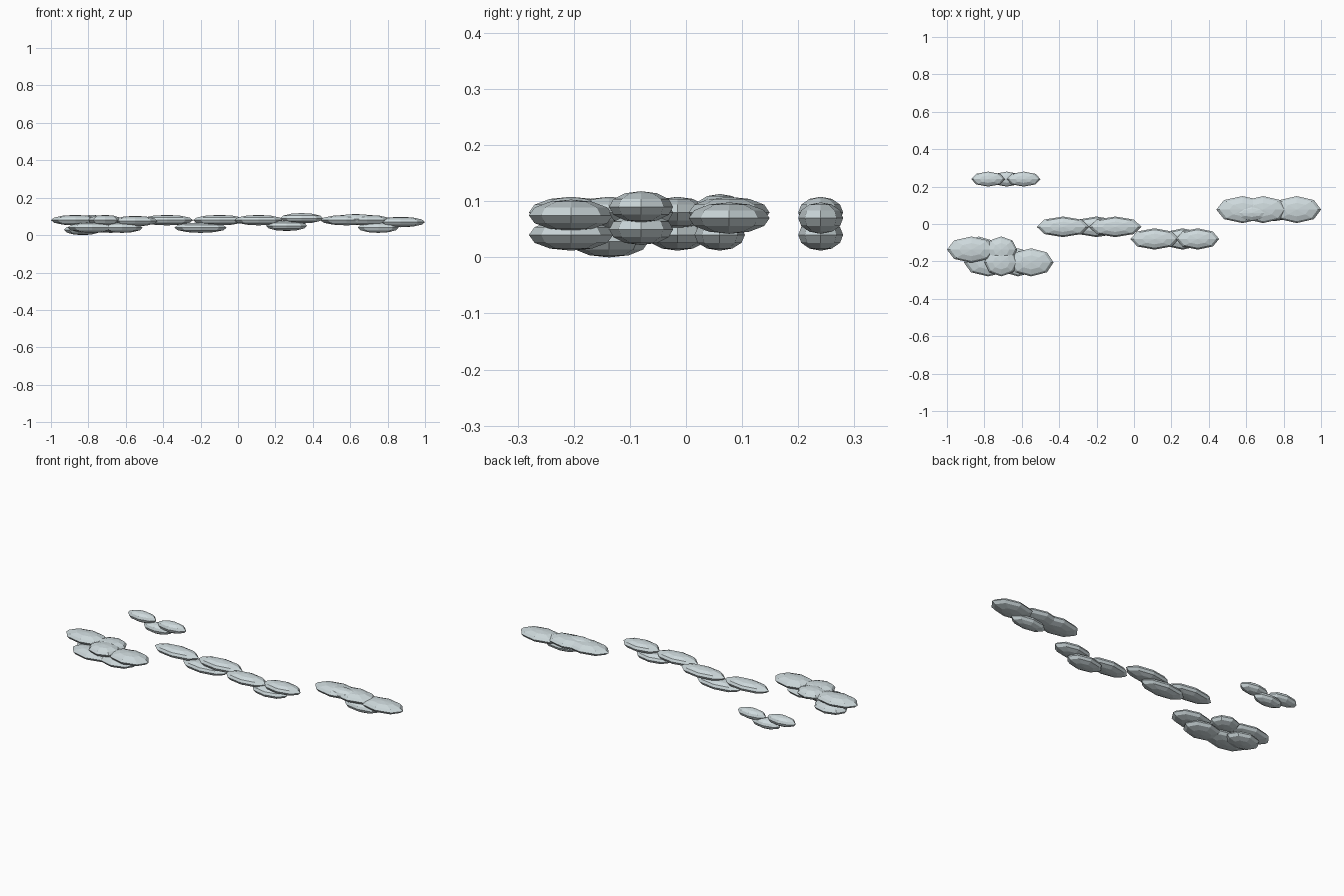
import bpy
from mathutils import Vector

cube = bpy.data.objects.get("Cube")
if cube:
    bpy.data.objects.remove(cube, do_unlink=True)

cloud_grey = bpy.data.materials.new("pale_cloud_grey")
cloud_grey.use_nodes = True
cloud_grey.diffuse_color = (0.62, 0.7, 0.72, 1)
shader = cloud_grey.node_tree.nodes["Principled BSDF"]
shader.inputs["Base Color"].default_value = cloud_grey.diffuse_color


def add_puff(name, x, y, z, length, depth, height):
    """One faceted, flattened cloud puff, given by its half sizes."""
    bpy.ops.mesh.primitive_uv_sphere_add(segments=8, ring_count=6, radius=1, location=(x, y, z))
    puff = bpy.context.object
    puff.name = name
    puff.scale = Vector((length, depth, height))
    bpy.ops.object.transform_apply(location=False, rotation=False, scale=True)
    puff.data.materials.append(cloud_grey)


def add_layer(name, y, depth, puffs):
    """A row of puffs that share one depth; every puff is (place, x, z, half length)."""
    for place, x, z, length in puffs:
        add_puff(f"{name}_{place}_puff", x, y, z, length, depth, puff_height)


# Half height common to all puffs, and the two heights they float at
puff_height = 0.028
upper = 0.08
lower = 0.04

# Cloud on the model's right: a back row and a front row
add_layer("right_cloud_back", y=-0.137, depth=0.07, puffs=[
    ("outer", -0.87, upper, 0.13),
    ("under", -0.83, puff_height, 0.1),
    ("inner", -0.71, upper, 0.085),
])
add_layer("right_cloud_front", y=-0.205, depth=0.075, puffs=[
    ("outer", -0.78, lower, 0.13),
    ("top", -0.71, upper, 0.09),
    ("under", -0.62, lower, 0.11),
    ("inner", -0.55, upper - 0.005, 0.12),
])

# Small cloud at the back
add_layer("small_cloud", y=0.24, depth=0.04, puffs=[
    ("outer", -0.78, upper, 0.09),
    ("under", -0.68, lower, 0.09),
    ("inner", -0.59, upper - 0.01, 0.09),
])

# Two long clouds in the middle
add_layer("middle_cloud", y=-0.015, depth=0.055, puffs=[
    ("outer", -0.38, upper, 0.14),
    ("under", -0.2, lower, 0.14),
    ("inner", -0.1, upper, 0.14),
])
add_layer("front_cloud", y=-0.08, depth=0.057, puffs=[
    ("inner", 0.11, upper, 0.13),
    ("under", 0.26, lower + 0.01, 0.11),
    ("outer", 0.34, upper + 0.01, 0.115),
])

# Cloud on the model's left, with a thin crest along its front
add_layer("left_cloud", y=0.077, depth=0.072, puffs=[
    ("inner", 0.58, upper, 0.14),
    ("middle", 0.69, upper, 0.13),
    ("outer", 0.87, upper - 0.01, 0.13),
])
add_layer("left_cloud_front", y=0.06, depth=0.045, puffs=[
    ("crest", 0.63, upper + 0.005, 0.11),
    ("under", 0.75, lower, 0.11),
])
